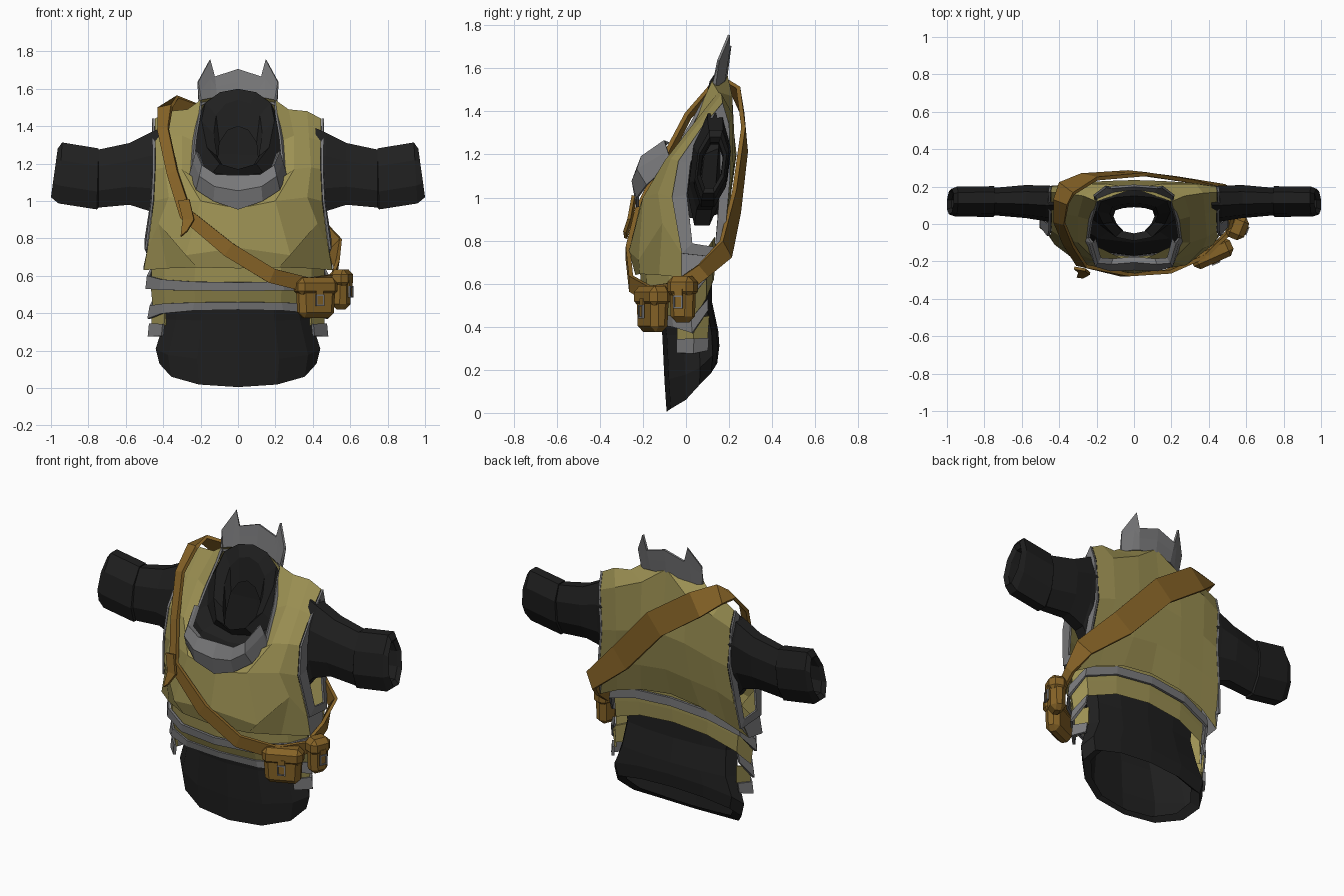
import bpy, bmesh, math
from mathutils import Vector, Matrix


def material(name, rgb):
    m = bpy.data.materials.new(name)
    m.diffuse_color = (*rgb, 1)
    return m


OLIVE = material("olive", (0.33, 0.28, 0.086))
GREY = material("steel grey", (0.19, 0.19, 0.195))
BLACK = material("black cloth", (0.014, 0.014, 0.014))
BROWN = material("leather brown", (0.24, 0.125, 0.02))


def finish(name, bm, mat, mirror=False, thick=0):
    bmesh.ops.recalc_face_normals(bm, faces=bm.faces)
    me = bpy.data.meshes.new(name)
    bm.to_mesh(me)
    bm.free()
    ob = bpy.data.objects.new(name, me)
    bpy.context.collection.objects.link(ob)
    me.materials.append(mat)
    if mirror:
        mod = ob.modifiers.new("mirror", 'MIRROR')
        mod.merge_threshold = 0.001
    if thick:
        mod = ob.modifiers.new("thickness", 'SOLIDIFY')
        mod.thickness = thick
        mod.offset = 0
    return ob


def loft(name, rows, mat, mirror=True, closed=False, thick=0, loop=False):
    """Skin a grid of points, row by row."""
    bm = bmesh.new()
    grid = [[bm.verts.new(p) for p in r] for r in rows]
    if loop:
        grid.append(grid[0])
    n = len(rows[0])
    for a, b in zip(grid, grid[1:]):
        for i in range(n if closed else n - 1):
            j = (i + 1) % n
            bm.faces.new((a[i], a[j], b[j], b[i]))
    return finish(name, bm, mat, mirror, thick)


def ring(w, yf, yb, zf, zs, zb):
    """Half of a torso cross-section, front centre to back centre."""
    shape = [(0, 0), (.5, .08), (.85, .38), (1, .65), (.9, .88), (.5, .97), (0, 1)]
    pts = []
    for i, (fx, fy) in enumerate(shape):
        u = i / 3
        z = zf + (zs - zf) * u * u if i <= 3 else zs + (zb - zs) * (1 - (2 - u) ** 2)
        pts.append((fx * w, yf + (yb - yf) * fy, z))
    return pts


# Undershirt: open tube at the hips, and a yoke with folded neck
loft("undershirt_hem", [ring(*r) for r in (
    (.36, -.075, .13, .03, .15, .25),
    (.42, -.09, .145, .005, .13, .23),
    (.44, -.10, .155, .15, .21, .31),
    (.39, -.11, .15, .36, .37, .38),
    (.37, -.13, .12, .50, .52, .52),
    (.39, -.17, .12, .62, .62, .64))], BLACK)
loft("undershirt_yoke", [ring(*r) for r in (
    (.40, -.17, .17, .93, .90, .93),
    (.38, -.10, .185, 1.10, 1.20, 1.25),
    (.27, -.06, .185, 1.13, 1.32, 1.46),
    (.195, -.09, .15, 1.17, 1.43, 1.60),
    (.13, -.05, .11, 1.14, 1.36, 1.54),
    (.11, -.05, .09, 1.08, 1.20, 1.40))], BLACK)

# Sleeves: x, centre z, half height, centre y, half depth, slant
sleeve = []
for x, zc, hz, yc, hy, slant in (
        (.415, 1.13, .26, .105, .085, 0), (.47, 1.155, .21, .11, .085, 0),
        (.58, 1.145, .165, .12, .08, 0), (.745, 1.12, .155, .12, .066, 0),
        (.75, 1.118, .163, .12, .074, .03), (.95, 1.15, .163, .12, .072, .06),
        (.982, 1.15, .13, .12, .062, .14), (.96, 1.15, .105, .12, .048, .14),
        (.85, 1.14, .105, .12, .045, 0)):
    row = []
    for k in range(8):
        a = math.tau * (k + .5) / 8
        dz = hz * math.sin(a) / math.cos(math.pi / 8)
        row.append((x - slant * dz, yc + hy * math.cos(a) / math.cos(math.pi / 8) + .12 * dz, zc + dz))
    sleeve.append(row)
loft("sleeve", sleeve, BLACK, closed=True)

# Breastplate and backplate: columns run from centre or neckline to armhole
front = [
    [(0, -.235, .64), (.22, -.215, .645), (.38, -.125, .64), (.505, -.02, .63)],
    [(0, -.265, .75), (.28, -.22, .71), (.425, -.11, .88), (.485, -.02, .74)],
    [(0, -.215, .96), (.2, -.2, 1.0), (.37, -.13, 1.02), (.45, -.065, 1.0)],
    [(.24, -.10, 1.12), (.30, -.10, 1.17), (.39, -.07, 1.18), (.442, -.035, 1.17)],
    [(.23, .02, 1.32), (.30, .04, 1.35), (.38, .055, 1.34), (.442, .07, 1.32)],
    [(.20, .12, 1.54), (.27, .15, 1.49), (.37, .165, 1.48), (.445, .17, 1.44)]]
back = [
    [(0, .19, 1.58), (.15, .215, 1.47), (.33, .215, 1.39), (.44, .2, 1.34)],
    [(0, .235, 1.2), (.15, .23, 1.18), (.32, .22, 1.13), (.425, .205, 1.1)],
    [(0, .20, .97), (.17, .20, .95), (.34, .185, .92), (.455, .185, .88)],
    [(0, .15, .80), (.2, .15, .775), (.37, .14, .72), (.505, .11, .65)]]
loft("chest_armor", front + back, OLIVE)
loft("side_trim", [[front[0][3], back[3][3]], [front[1][3], (.475, .165, .74)]], GREY)

# Armhole trim, drawn in toward the arm
edge = [Vector(r[3]) for r in front[1:] + back[:3]] + [Vector((.475, .165, .72))]
hole = Vector((.45, .09, 1.1))
trim = []
for i, p in enumerate(edge):
    q = p.lerp(hole, .13)
    q.y = p.y + (hole.y - p.y) * (.45 if i < 4 else .4)
    trim.append([p + Vector((.008, 0, 0)), Vector((p.x + .01, q.y, q.z))])
loft("armhole_trim", trim, GREY, loop=True, thick=.012)

# Layered waist skirt
loft("waist_layer", [ring(.46, -.215, .135, .68, .68, .82),
                     ring(.465, -.205, .135, .53, .53, .70),
                     ring(.455, -.17, .13, .44, .42, .62)], OLIVE)
loft("waist_upper_trim", [ring(.48, -.225, .15, .565, .60, .78),
                          ring(.488, -.22, .15, .52, .53, .73)], GREY, thick=.015)
loft("waist_lower_trim", [ring(.465, -.18, .138, .46, .44, .60)[:5],
                          ring(.478, -.172, .138, .42, .37, .56)[:5]], GREY, thick=.015)
loft("hip_plate", [ring(.46, -.15, .14, .46, .44, .46)[2:5],
                   ring(.455, -.14, .13, .33, .34, .35)[2:5]], OLIVE, thick=.012)
loft("hip_plate_trim", [ring(.468, -.145, .135, .34, .345, .35)[2:5],
                        ring(.475, -.14, .13, .28, .275, .30)[2:5]], GREY, thick=.016)

# Gorget, thin neckline trim and standing collar with two points
low = [(0, -.225, .955), (.13, -.225, 1.0), (.22, -.18, 1.06), (.255, -.09, 1.14), (.25, -.075, 1.155),
       (.24, .02, 1.31), (.215, .09, 1.44), (.205, .125, 1.50), (.2, .135, 1.51), (.15, .16, 1.53),
       (.11, .175, 1.54), (0, .185, 1.55)]
high = [(0, -.20, 1.135), (.12, -.21, 1.14), (.19, -.205, 1.19), (.22, -.10, 1.265), (.24, -.075, 1.185),
        (.225, .02, 1.34), (.203, .09, 1.47), (.2, .125, 1.53), (.215, .15, 1.635), (.15, .2, 1.755),
        (.125, .195, 1.665), (0, .205, 1.705)]
mid = [tuple((Vector(a).lerp(Vector(b), .55) + Vector((0, -.03 if i < 3 else 0, 0))))
       for i, (a, b) in enumerate(zip(low, high))]
loft("collar", [low, mid, high], GREY, thick=.012)
lip = [Vector((x * .93, y + .025, z - .01)) for x, y, z in high[:4]]
loft("collar_lip", [high[:4], lip], GREY)

# Shoulder strap: position, outward direction, width
path = [((-.39, .12, 1.50), (-.3, -.2, 1), .08), ((-.40, .01, 1.38), (-.4, -1, .5), .06),
        ((-.35, -.11, 1.15), (-.4, -1, .3), .06), ((-.28, -.22, .93), (-.4, -1, .2), .07),
        ((-.05, -.27, .74), (0, -1, 0), .08), ((.18, -.255, .60), (.2, -1, -.1), .08),
        ((.38, -.17, .55), (.5, -1, -.1), .08), ((.51, -.04, .57), (1, -.3, 0), .08),
        ((.53, .08, .66), (1, .2, 0), .07), ((.515, .185, .76), (.6, 1, 0), .11),
        ((.28, .235, .98), (.2, 1, 0), .15), ((.02, .272, 1.27), (0, 1, .1), .155),
        ((-.24, .252, 1.45), (-.2, 1, .3), .15), ((-.36, .19, 1.52), (-.3, .7, .8), .12)]
rows = []
for i, (p, nrm, w) in enumerate(path):
    tangent = Vector(path[(i + 1) % len(path)][0]) - Vector(path[i - 1][0])
    side = tangent.cross(Vector(nrm)).normalized() * w / 2
    rows.append([Vector(p) - side, Vector(p) + side])
loft("shoulder_strap", rows, BROWN, mirror=False, loop=True, thick=.02)
loft("strap_end", [[(-.32, -.235, 1.0), (-.26, -.245, 1.01)], [(-.295, -.255, .9), (-.235, -.265, .9)],
                   [(-.305, -.28, .81), (-.27, -.285, .84)]], BROWN, mirror=False, thick=.015)


def box(name, size, offset, mat, place, bevel=0, taper=1):
    bm = bmesh.new()
    bmesh.ops.create_cube(bm, size=1)
    for v in bm.verts:
        k = taper if v.co.z < 0 else 1
        v.co = Vector((v.co.x * size[0] * k, v.co.y * size[1] * k, v.co.z * size[2])) + Vector(offset)
    if bevel:
        bmesh.ops.bevel(bm, geom=bm.edges[:], offset=bevel, segments=1, affect='EDGES')
    bm.transform(place)
    finish(name, bm, mat)


# Belt pouches with flap and buckle frame
for tag, pos, turn, width in (("front", (.415, -.155, .485), 24, .22), ("side", (.55, -.015, .53), 68, .12)):
    place = Matrix.Translation(pos) @ Matrix.Rotation(math.radians(turn), 4, 'Z')
    box(tag + "_pouch", (width, .095, .21), (0, 0, -.005), BROWN, place, .028, .9)
    box(tag + "_pouch_flap", (width + .012, .107, .10), (0, -.002, .055), BROWN, place, .028)
    box(tag + "_pouch_tab", (.04, .009, .09), (0, -.054, .0), BROWN, place)
    for sx in (-1, 1):
        box(tag + "_buckle_side", (.008, .009, .06), (sx * .02, -.059, -.015), GREY, place)
        box(tag + "_buckle_bar", (.048, .009, .008), (0, -.059, -.015 + sx * .027), GREY, place)
